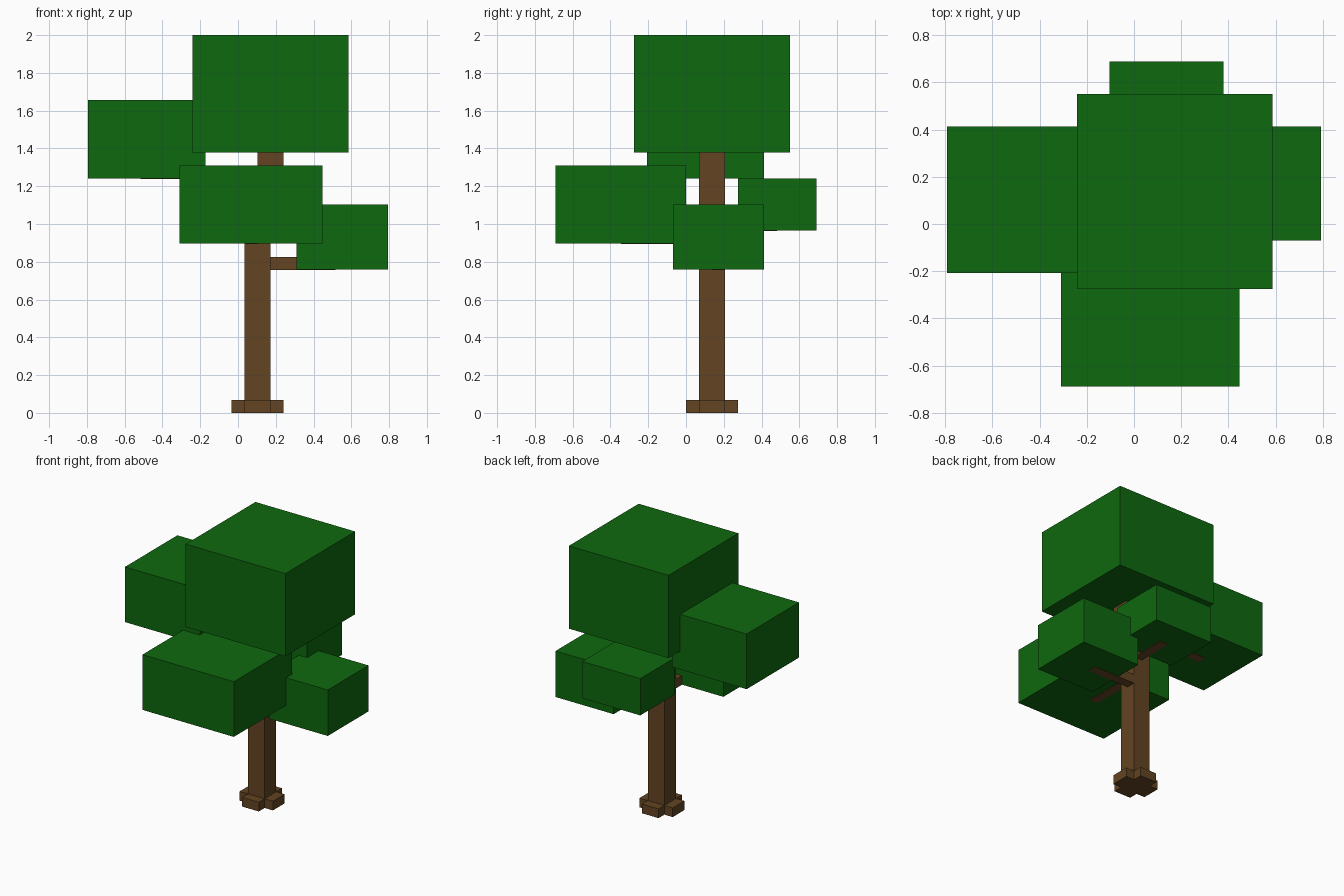
import bpy
import bmesh

cube = bpy.data.objects.get("Cube")
if cube:
    bpy.data.objects.remove(cube, do_unlink=True)

U = 2 / 29       # one block of the grid the tree is built on
DROP = 0.002     # keeps branch undersides just below the leaves


def material(name, rgb):
    mat = bpy.data.materials.new(name)
    mat.use_nodes = True
    mat.diffuse_color = (*rgb, 1)
    mat.node_tree.nodes["Principled BSDF"].inputs["Base Color"].default_value = (*rgb, 1)
    return mat


LEAF = material("leaf green", (0.0045, 0.139, 0.0045))
BARK = material("bark brown", (0.125, 0.058, 0.016))


def prism(name, outline, z0, z1, mat, drop=0.0):
    """Extrude a flat outline, given in blocks, from z0 up to z1."""
    bm = bmesh.new()
    face = bm.faces.new([bm.verts.new((x * U, y * U, z0 * U - drop)) for x, y in outline])
    top = bmesh.ops.extrude_face_region(bm, geom=[face])["geom"]
    for v in top:
        if isinstance(v, bmesh.types.BMVert):
            v.co.z = z1 * U - drop
    bmesh.ops.recalc_face_normals(bm, faces=bm.faces)
    mesh = bpy.data.meshes.new(name)
    bm.to_mesh(mesh)
    bm.free()
    mesh.materials.append(mat)
    obj = bpy.data.objects.new(name, mesh)
    bpy.context.collection.objects.link(obj)
    return obj


def box(name, x, y, z, mat, drop=0.0):
    outline = [(x[0], y[0]), (x[1], y[0]), (x[1], y[1]), (x[0], y[1])]
    return prism(name, outline, z[0], z[1], mat, drop)


# Root flare: a plus shape around the foot of the trunk
cx, cy = 1.5, 2
arm = [(1, -2), (1, -1), (2, -1)]
plus = []
for _ in range(4):
    plus += [(cx + x, cy + y) for x, y in arm]
    arm = [(-y, x) for x, y in arm]
prism("root_flare", plus, 0, 1, BARK)

# Trunk, stepping one block sideways near the crown
box("lower_trunk", (0.5, 2.5), (1, 3), (1, 16), BARK)
box("upper_trunk", (1.5, 3.5), (1, 3), (16, 22), BARK)

# Branches
box("left_branch", (2.5, 7.5), (2, 3), (11, 12), BARK, DROP)
box("front_branch", (0.5, 1.5), (-5, 1), (13, 14), BARK, DROP)
box("back_branch", (1.5, 2.5), (3, 7), (14, 15), BARK, DROP)
box("right_branch", (-7.5, 1.5), (1, 2), (18, 19), BARK, DROP)

# Leaf blocks
box("crown_leaves", (-3.5, 8.5), (-4, 8), (20, 29), LEAF)
box("right_leaves", (-11.5, -2.5), (-3, 6), (18, 24), LEAF)
box("front_leaves", (-4.5, 6.5), (-10, 0), (13, 19), LEAF)
box("left_leaves", (4.5, 11.5), (-1, 6), (11, 16), LEAF)
box("back_leaves", (-1.5, 5.5), (4, 10), (14, 18), LEAF)
